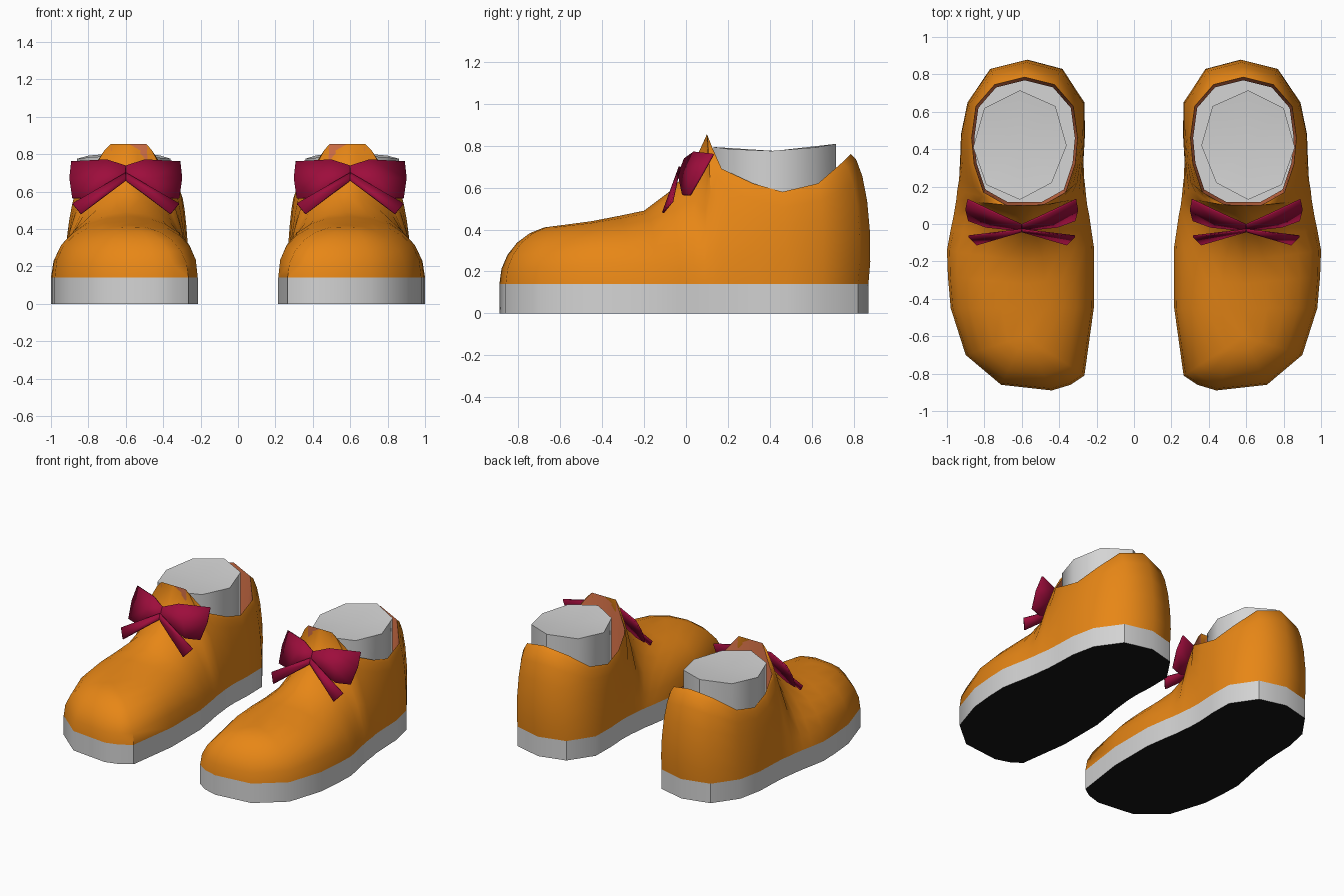
import bpy, bmesh, math
from mathutils import Vector

if "Cube" in bpy.data.objects:
    bpy.data.objects.remove(bpy.data.objects["Cube"])


def material(name, rgb):
    m = bpy.data.materials.new(name)
    m.diffuse_color = (*rgb, 1)
    m.use_nodes = True
    m.node_tree.nodes["Principled BSDF"].inputs["Base Color"].default_value = m.diffuse_color
    return m


ORANGE = material("orange", (0.80, 0.24, 0.008))
LINING = material("salmon lining", (0.72, 0.18, 0.07))
WHITE = material("off white", (0.66, 0.66, 0.66))
BLACK = material("black", (0.008, 0.008, 0.008))
CRIMSON = material("crimson", (0.34, 0.004, 0.045))


def make(name, verts, faces, mats, rule=None, thickness=0, angle=40):
    """Mesh object for one shoe, mirrored across x = 0 for the other."""
    bm = bmesh.new()
    vs = [bm.verts.new(v) for v in verts]
    for f in faces:
        bm.faces.new([vs[i] for i in f])
    bmesh.ops.remove_doubles(bm, verts=bm.verts, dist=0.0005)
    bm.normal_update()
    if rule:
        for f in bm.faces:
            f.material_index = rule(f)
    me = bpy.data.meshes.new(name)
    bm.to_mesh(me)
    bm.free()
    for m in mats:
        me.materials.append(m)
    ob = bpy.data.objects.new(name, me)
    bpy.context.collection.objects.link(ob)
    bpy.ops.object.select_all(action='DESELECT')
    ob.select_set(True)
    bpy.context.view_layer.objects.active = ob
    bpy.ops.object.shade_smooth_by_angle(angle=math.radians(angle))
    if thickness:
        s = ob.modifiers.new("thickness", 'SOLIDIFY')
        s.thickness = thickness
        s.offset = 0
    mir = ob.modifiers.new("other shoe", 'MIRROR')
    mir.use_mirror_merge = False
    return ob


def loft(columns):
    """Quads between neighbouring columns of points, closed into a loop."""
    n, k = len(columns), len(columns[0])
    verts = [p for c in columns for p in c]
    faces = [(i * k + j, (i + 1) % n * k + j, (i + 1) % n * k + j + 1, i * k + j + 1)
             for i in range(n) for j in range(k - 1)]
    return verts, faces


# Stations from toe to heel:
# outer base x, y, inner base x, y, top half width, top y, top z, roundness
STATIONS = [
    (.44, -.89, .44, -.89, 0, -.60, .42, 1.0),
    (.71, -.86, .34, -.86, 0, -.60, .42, 1.0),
    (.90, -.70, .265, -.81, 0, -.60, .42, .95),
    (.98, -.45, .215, -.45, 0, -.45, .44, .85),
    (.995, -.28, .215, -.28, 0, -.32, .465, .9),
    (1.0, -.14, .215, -.12, 0, -.20, .49, 1.0),
    (.98, -.03, .23, -.02, 0, -.08, .58, 1.25),
    (.965, .04, .24, .05, 0, .03, .70, 1.4),
    (.957, .09, .25, .10, 0, .10, .855, 1.5),
    (.95, .13, .255, .14, .095, .10, .855, 1.5),
    (.945, .18, .26, .19, .15, .13, .78, 1.5),
    (.935, .24, .267, .25, .22, .17, .69, 1.4),
    (.93, .34, .27, .34, .27, .32, .62, 1.3),
    (.925, .48, .262, .48, .283, .46, .58, 1.3),
    (.89, .65, .265, .65, .26, .63, .62, 1.3),
    (.77, .82, .38, .82, .16, .745, .72, 1.3),
    (.57, .87, .57, .87, 0, .785, .76, 1.3),
]
CX, SOLE_Z, STEPS = .585, .14, 6


def column(st, side):
    """Curve from the sole edge up to the centre line or the opening."""
    x, y = st[0:2] if side > 0 else st[2:4]
    w, ty, tz, p = st[4:]
    tx = CX + side * w
    pts = []
    for j in range(STEPS + 1):
        t = j / STEPS * math.pi / 2
        out = max(math.cos(t), 0) ** p if j < STEPS else 0
        up = math.sin(t) ** p
        bulge = .025 * math.sin(2 * t) * max(0, min(1, (y - .6) / .2))
        pts.append(Vector((tx + (x - tx) * out, ty + (y - ty) * out + bulge,
                           SOLE_Z + (tz - SOLE_Z) * up)))
    return pts


# Upper
columns = ([column(s, 1) for s in STATIONS]
           + [column(s, -1) for s in reversed(STATIONS[1:-1])])
make("shoe_upper", *loft(columns), [ORANGE], angle=45)

# Lining, dropping inside from the opening edge
rim = ([column(s, 1)[-1] for s in STATIONS[8:]]
       + [column(s, -1)[-1] for s in reversed(STATIONS[9:-1])])
lining = [[Vector((CX + (p.x - CX) * .95, .45 + (p.y - .45) * .95, .38)), p]
          for p in rim]
v, f = loft(lining)
make("shoe_lining", v, [q[::-1] for q in f], [LINING])

# Sole with dark underside
sole = [[Vector((c[0].x, c[0].y, z)) for z in (0, SOLE_Z)] for c in columns]
v, f = loft(sole)
n = len(sole)
f.append([2 * i for i in reversed(range(n))])
f.append([2 * i + 1 for i in range(n)])
make("shoe_sole", v, f, [WHITE, BLACK], lambda q: int(q.normal.z < -.5))

# Sock
outline = [(.61, .13), (.79, .21), (.86, .41), (.80, .62),
           (.61, .715), (.42, .63), (.36, .42), (.44, .22)]
sock = [[Vector((x, y, .35)), Vector((x, y, .775 + .3 * (y - .38) ** 2))]
        for x, y in outline]
v, f = loft(sock)
v.append(Vector((.61, .42, .775)))
f += [(2 * i + 1, (2 * i + 3) % 16, 16) for i in range(8)]
make("sock", v, f, [WHITE], angle=50)

# Bow: one loop and one tail on each side of the knot
BOW_X = .60
loop_pts = [(0, -.035, .662), (0, -.005, .738), (.10, .04, .77), (.29, .13, .76),
            (.30, .08, .67), (.285, .02, .565), (.19, -.015, .565), (.15, .01, .67)]
loop_faces = [(0, 7, 1), (1, 7, 2), (2, 7, 4, 3), (7, 6, 5, 4), (0, 6, 7)]
tail_pts = [(0, -.03, .70), (.285, -.065, .535), (.24, -.11, .48), (0, -.04, .66)]
for side, label in ((1, "outer"), (-1, "inner")):
    for part, pts, fcs in (("loop", loop_pts, loop_faces),
                           ("tail", tail_pts, [(0, 3, 2, 1)])):
        make(f"bow_{part}_{label}",
             [(BOW_X + side * x, y, z) for x, y, z in pts],
             [q[::side] for q in fcs], [CRIMSON], thickness=.01, angle=20)
